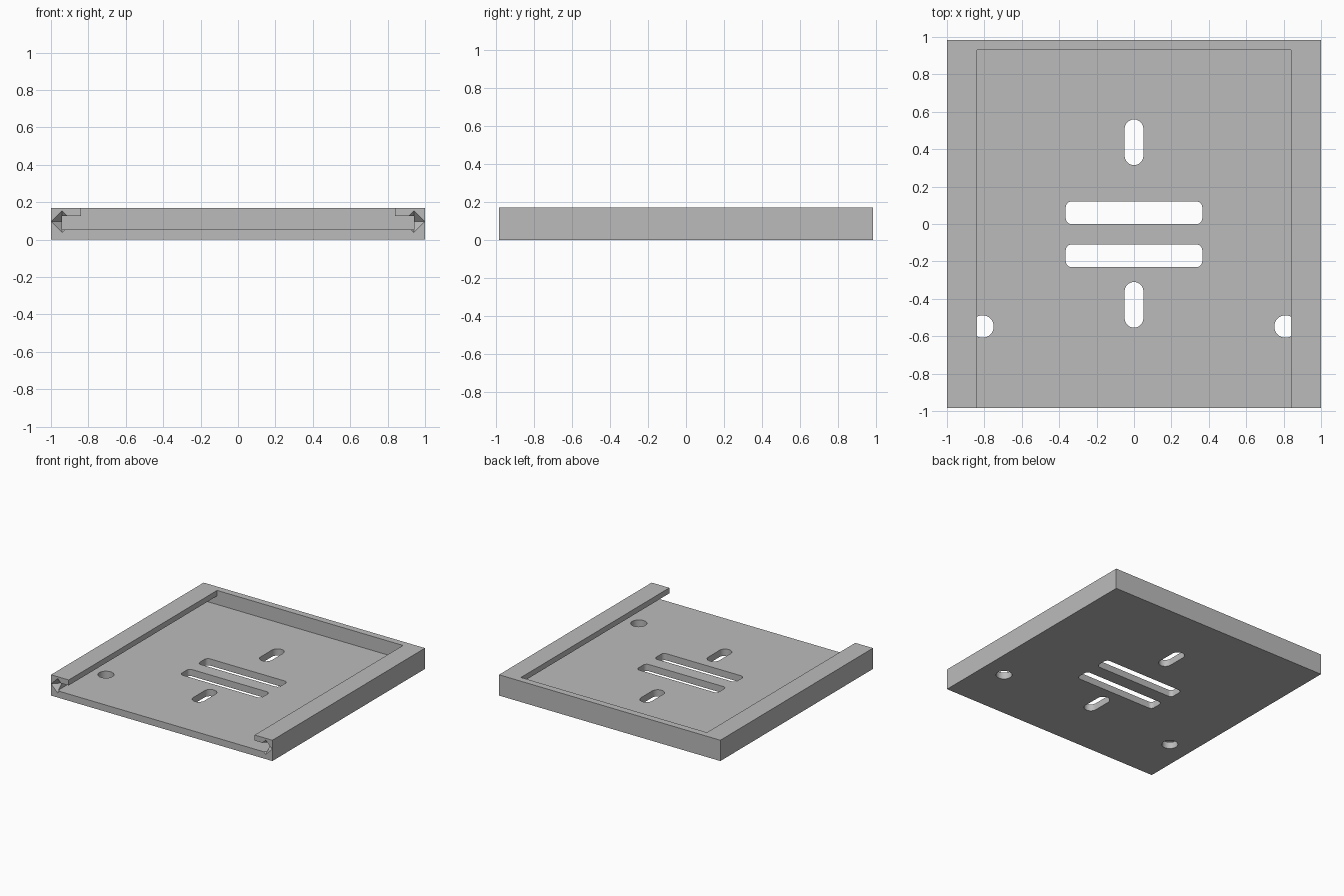
import bpy
import bmesh
from math import cos, sin, pi, radians
from mathutils import Matrix

cube = bpy.data.objects.get("Cube")
if cube:
    bpy.data.objects.remove(cube, do_unlink=True)

W, D, H = 1.0, 0.985, 0.17        # half width, half depth, height
FLOOR, LIP_Z = 0.055, 0.125       # floor top, underside of side lips
BACK = 0.93                       # inner face of back wall

grey = bpy.data.materials.new("matte grey")
grey.use_nodes = True
color = (0.5, 0.5, 0.5, 1)
grey.diffuse_color = color
grey.node_tree.nodes["Principled BSDF"].inputs["Base Color"].default_value = color


def finish(bm, name):
    bmesh.ops.recalc_face_normals(bm, faces=bm.faces)
    mesh = bpy.data.meshes.new(name)
    bm.to_mesh(mesh)
    bm.free()
    mesh.materials.append(grey)
    obj = bpy.data.objects.new(name, mesh)
    bpy.context.collection.objects.link(obj)
    return obj


def box(name, x, y0, y1, z0, z1):
    """Box symmetric in x."""
    bm = bmesh.new()
    bmesh.ops.create_cube(bm, size=1, matrix=Matrix.Translation((0, (y0 + y1) / 2, (z0 + z1) / 2))
                          @ Matrix.Diagonal((2 * x, y1 - y0, z1 - z0, 1)))
    return finish(bm, name)


def rounded_cutter(name, x, y, hx, hy, r, steps=10):
    """Vertical prism with rounded corners, passing through the floor only."""
    bm = bmesh.new()
    points = []
    for i, (sx, sy) in enumerate(((1, 1), (-1, 1), (-1, -1), (1, -1))):
        for k in range(steps + 1):
            a = (i + k / steps) * pi / 2
            points.append((x + sx * (hx - r) + r * cos(a),
                           y + sy * (hy - r) + r * sin(a), -0.05))
    face = bm.faces.new([bm.verts.new(p) for p in points])
    bmesh.ops.remove_doubles(bm, verts=bm.verts, dist=1e-5)
    top = bmesh.ops.extrude_face_region(bm, geom=list(bm.faces))["geom"]
    bmesh.ops.translate(bm, vec=(0, 0, 0.14),
                        verts=[v for v in top if isinstance(v, bmesh.types.BMVert)])
    return finish(bm, name)


def notch_cutter(name, x):
    """Four-sided lead-in at the open end of a side groove."""
    bm = bmesh.new()
    r, depth = 0.059, 0.06
    bmesh.ops.create_cone(bm, cap_ends=True, segments=4, radius1=r, radius2=0, depth=depth,
                          matrix=Matrix.Translation((x, -D + depth / 2 - 0.0005, 0.096))
                          @ Matrix.Rotation(radians(-90), 4, 'X'))
    return finish(bm, name)


# Solid tray and the cutters for pocket, grooves and openings
tray = box("slide_in_tray", W, -D, D, 0, H)
cutters = [
    box("groove_cutter", 0.942, -D - 0.1, BACK, FLOOR, LIP_Z),
    box("opening_cutter", 0.84, -D - 0.1, BACK, FLOOR + 0.01, H + 0.1),
]
for y in (0.437, -0.432):
    cutters.append(rounded_cutter("short_slot_cutter", 0, y, 0.05, 0.122, 0.0499))
for y in (0.06, -0.17):
    cutters.append(rounded_cutter("long_slot_cutter", 0, y, 0.365, 0.06, 0.03))
for side in (-1, 1):
    cutters.append(rounded_cutter("round_hole_cutter", side * 0.81, -0.548, 0.06, 0.06, 0.0599))
    cutters.append(notch_cutter("notch_cutter", side * 0.94))

# Cut the tray, then drop the cutters
bpy.ops.object.select_all(action='DESELECT')
bpy.context.view_layer.objects.active = tray
tray.select_set(True)
for cutter in cutters:
    cutter.hide_render = True
    mod = tray.modifiers.new(cutter.name, 'BOOLEAN')
    mod.operation = 'DIFFERENCE'
    mod.solver = 'EXACT'
    mod.object = cutter
    bpy.ops.object.modifier_apply(modifier=mod.name)
    bpy.data.objects.remove(cutter, do_unlink=True)

bpy.ops.object.shade_smooth_by_angle(angle=radians(30))
